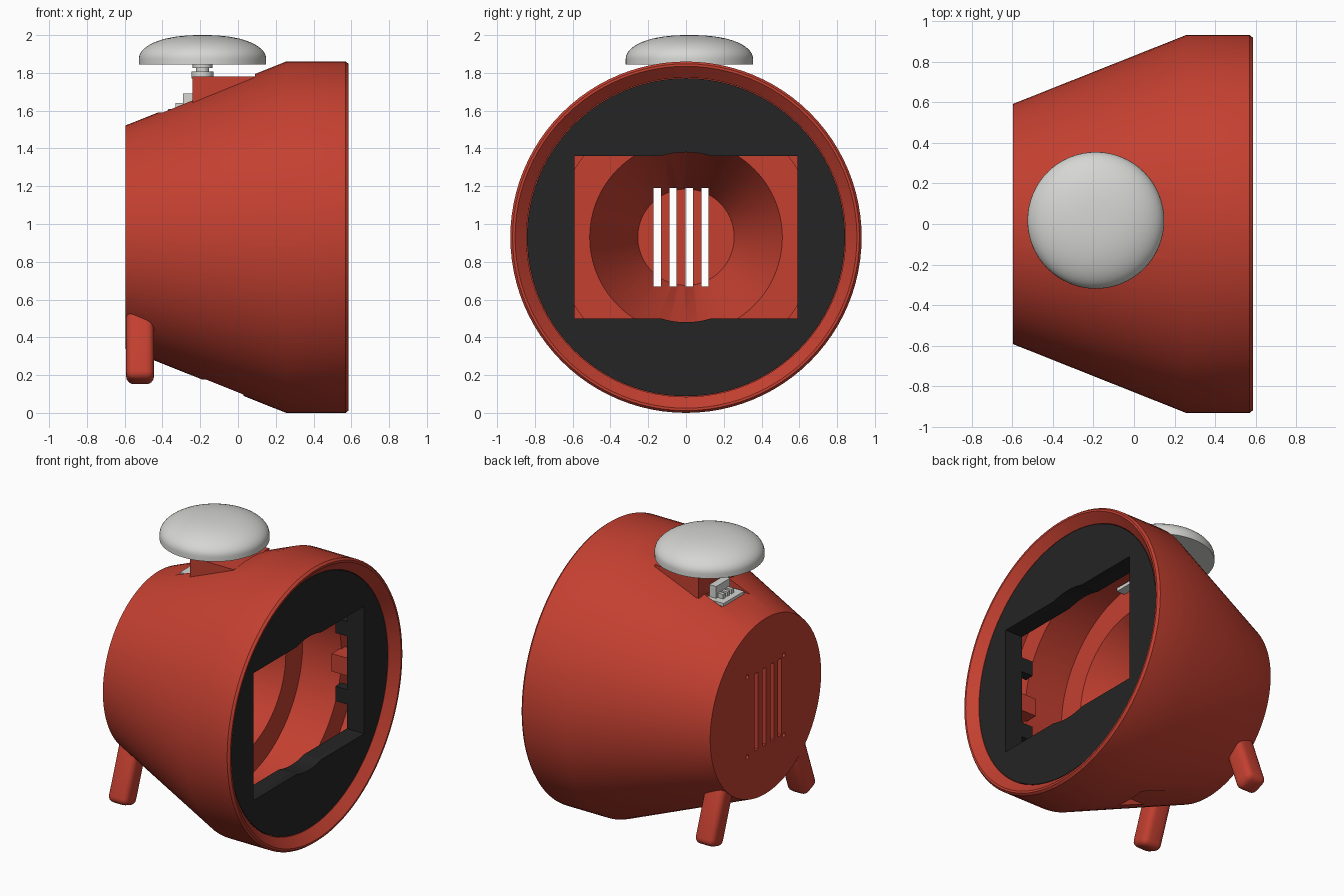
import bpy, bmesh, math
from mathutils import Vector

if "Cube" in bpy.data.objects:
    bpy.data.objects.remove(bpy.data.objects["Cube"])

CZ = 0.93   # height of the main axis
BY = 0.018  # sideways offset of the top button


def material(name, rgb):
    m = bpy.data.materials.new(name)
    m.diffuse_color = (*rgb, 1)
    m.use_nodes = True
    m.node_tree.nodes["Principled BSDF"].inputs["Base Color"].default_value = m.diffuse_color
    return m


RED = material("red_plastic", (0.55, 0.051, 0.03))
BLACK = material("black_plastic", (0.018, 0.018, 0.018))
GREY = material("light_grey", (0.67, 0.67, 0.65))


def finish(name, bm, mat):
    bmesh.ops.recalc_face_normals(bm, faces=bm.faces)
    me = bpy.data.meshes.new(name)
    bm.to_mesh(me)
    bm.free()
    ob = bpy.data.objects.new(name, me)
    bpy.context.collection.objects.link(ob)
    if mat:
        me.materials.append(mat)
    return ob


def activate(ob):
    bpy.ops.object.select_all(action='DESELECT')
    ob.select_set(True)
    bpy.context.view_layer.objects.active = ob


def smooth(ob, angle=30):
    activate(ob)
    bpy.ops.object.shade_smooth_by_angle(angle=math.radians(angle))


def box(name, x, y, z, mat=None):
    bm = bmesh.new()
    bmesh.ops.create_cube(bm, size=1)
    for v in bm.verts:
        v.co = Vector([(a + b) / 2 + c * (b - a) for (a, b), c in zip((x, y, z), v.co)])
    return finish(name, bm, mat)


def revolve(name, profile, mat, axis='X', centre=(0, 0, CZ), n=96):
    """Spin (position along axis, radius) points into a solid with end caps."""
    bm = bmesh.new()
    rings = []
    for t, r in profile:
        ring = []
        for i in range(n):
            a = 2 * math.pi * i / n
            c, s = r * math.cos(a), r * math.sin(a)
            p = (t, c, s) if axis == 'X' else (c, s, t)
            ring.append(bm.verts.new(Vector(p) + Vector(centre)))
        rings.append(ring)
    for r0, r1 in zip(rings, rings[1:]):
        for i in range(n):
            j = (i + 1) % n
            bm.faces.new((r0[i], r0[j], r1[j], r1[i]))
    bm.faces.new(rings[0])
    bm.faces.new(rings[-1])
    return finish(name, bm, mat)


def cut(ob, cutter):
    activate(ob)
    mod = ob.modifiers.new("cut", 'BOOLEAN')
    mod.operation = 'DIFFERENCE'
    mod.solver = 'EXACT'
    mod.object = cutter
    bpy.ops.object.modifier_apply(modifier=mod.name)
    bpy.data.objects.remove(cutter)


def bevel(ob, width, segments=4):
    activate(ob)
    mod = ob.modifiers.new("bevel", 'BEVEL')
    mod.width, mod.segments = width, segments
    bpy.ops.object.modifier_apply(modifier=mod.name)
    smooth(ob, 35)


# Housing: outer cone and drum, rim, stepped cavity and rear funnel
body = revolve("housing", [
    (-0.595, 0.592), (0.255, 0.93), (0.57, 0.93), (0.585, 0.918), (0.585, 0.905),
    (0.53, 0.845), (0.29, 0.845), (0.29, 0.69), (0.0, 0.69), (0.0, 0.51),
    (-0.52, 0.255)], RED)

# Vent slots and screw holes through the back wall
for y in (-0.152, -0.069, 0.017, 0.1):
    cut(body, box("slot", (-0.8, -0.4), (y - 0.019, y + 0.019), (CZ - 0.26, CZ + 0.26)))
for y in (-0.195, 0.195):
    for z in (CZ - 0.27, CZ + 0.27):
        cut(body, revolve("hole", [(-0.7, 0.014), (-0.56, 0.014)], None,
                          centre=(0, y, z), n=16))

# Connector pocket and button seat on top, small notch below
cut(body, box("pocket", (-0.43, -0.235), (BY - 0.13, BY + 0.13), (1.59, 2.2)))
cut(body, box("seat", (-0.24, 0.09), (BY - 0.19, BY + 0.19), (1.78, 2.2)))
cut(body, box("notch", (-0.25, 0.03), (-0.11, 0.11), (-0.2, 0.176)))
smooth(body)

# Raised block that carries the button
box("button_block", (-0.24, 0.088), (BY - 0.19, BY + 0.19), (1.64, 1.78), RED)

# Button: stacked stem and domed cap
revolve("button_stem", [
    (1.77, 0.057), (1.807, 0.057), (1.807, 0.035), (1.825, 0.035),
    (1.825, 0.052), (1.85, 0.052)], GREY, 'Z', (-0.188, BY, 0), 32)
dome = [(1.845, 0.325), (1.845, 0.337), (1.875, 0.337)]
for k in range(1, 15):
    a = math.pi / 2 * k / 14
    dome.append((1.875 + 0.125 * math.sin(a), max(0.337 * math.cos(a) ** 0.85, 0.004)))
smooth(revolve("button_cap", dome, GREY, 'Z', (-0.188, BY, 0), 64), 40)

# Circuit board with its connector and pins
box("circuit_board", (-0.37, 0.06), (BY - 0.11, BY + 0.11), (1.588, 1.61), GREY)
box("connector", (-0.29, -0.24), (BY - 0.075, BY + 0.075), (1.61, 1.69), GREY)
for k in (-1, 0, 1):
    y = BY + 0.045 * k
    box("connector_pin", (-0.33, -0.29), (y - 0.012, y + 0.012), (1.61, 1.64), GREY)

# Splayed rear legs
for side in (-1, 1):
    leg = box("leg", (-0.592, -0.445), (-0.07, 0.07), (-0.225, 0.225), RED)
    bevel(leg, 0.04)
    leg.rotation_euler.x = side * math.radians(20)
    leg.location = (0, side * 0.428, 0.376)

# Black front bezel and the deeper frame behind its window
bezel = revolve("bezel", [(0.485, 0.842), (0.53, 0.842)], BLACK)
frame = box("bezel_frame", (0.4, 0.49), (-0.64, 0.64), (CZ - 0.48, CZ + 0.48), BLACK)
for part in (bezel, frame):
    cut(part, box("window", (0.2, 0.8), (-0.59, 0.59), (CZ - 0.43, CZ + 0.43)))
    cut(part, revolve("window_arc", [(0.2, 0.45), (0.8, 0.45)], None))
smooth(bezel)

# Inner mounting lugs on both sides
for s in (-1, 1):
    ys = sorted((s * 0.6, s * 0.73))
    box("mount_block", (0.28, 0.4), ys, (CZ - 0.08, CZ + 0.04), RED)
    for z in (CZ - 0.27, CZ + 0.19):
        box("bezel_lug", (0.31, 0.41), sorted((s * 0.595, s * 0.66)), (z, z + 0.1), BLACK)
